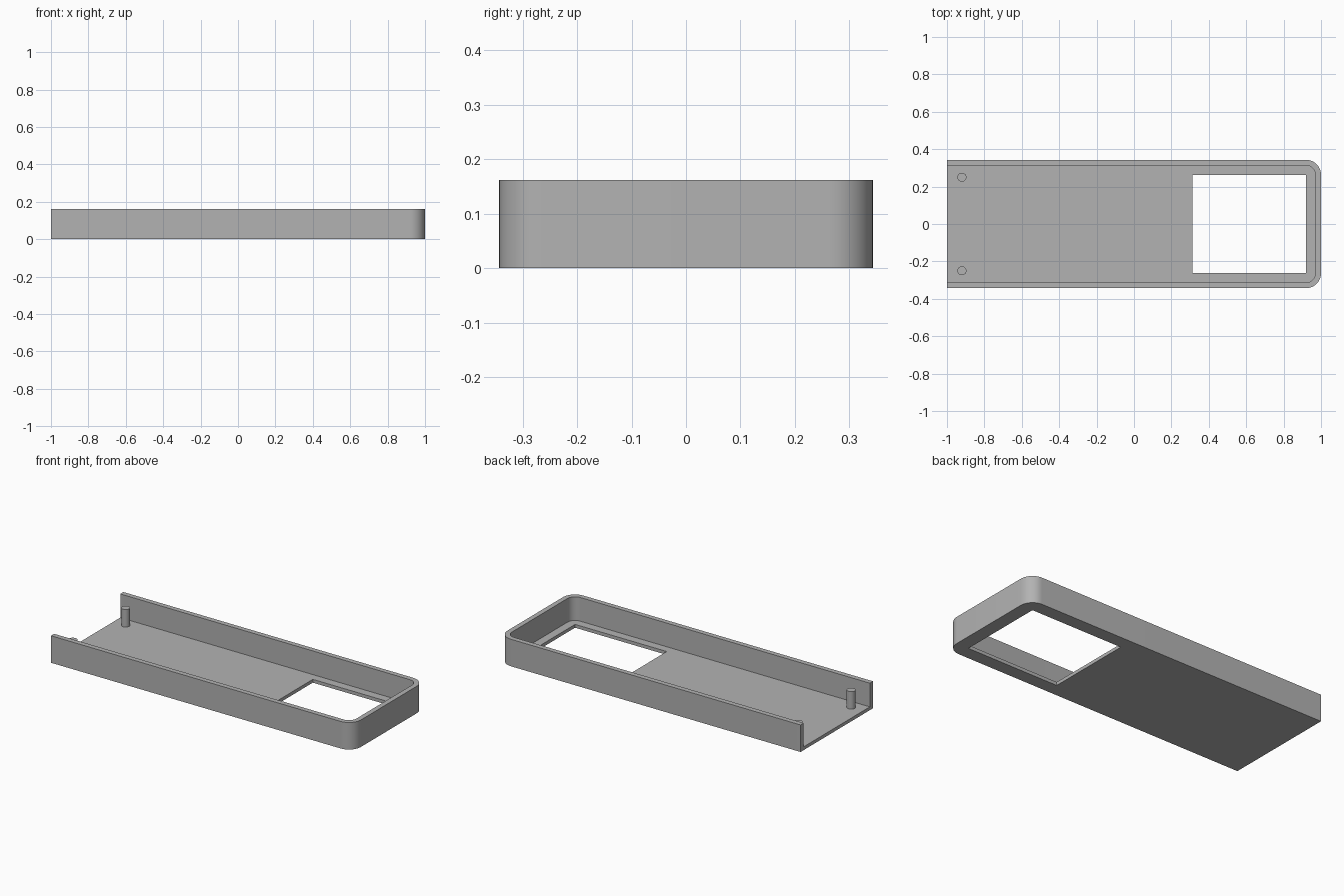
import bpy
import bmesh
from math import cos, sin, pi, radians

LENGTH, HALF_WIDTH, HEIGHT = 2.0, 0.343, 0.162
WALL, FLOOR = 0.03, 0.02
OUTER_RADIUS = 0.08

if "Cube" in bpy.data.objects:
    bpy.data.objects.remove(bpy.data.objects["Cube"], do_unlink=True)

grey = bpy.data.materials.new("plain grey")
grey.use_nodes = True
grey.diffuse_color = (0.45, 0.45, 0.45, 1)
grey.node_tree.nodes["Principled BSDF"].inputs["Base Color"].default_value = (0.45, 0.45, 0.45, 1)


def prism(name, outline, z0, z1):
    """Extrude a flat counter-clockwise outline from z0 up to z1."""
    bm = bmesh.new()
    face = bm.faces.new([bm.verts.new((x, y, z0)) for x, y in outline])
    new = bmesh.ops.extrude_face_region(bm, geom=[face])["geom"]
    for v in new:
        if isinstance(v, bmesh.types.BMVert):
            v.co.z = z1
    bmesh.ops.recalc_face_normals(bm, faces=bm.faces)
    mesh = bpy.data.meshes.new(name)
    bm.to_mesh(mesh)
    bm.free()
    mesh.materials.append(grey)
    obj = bpy.data.objects.new(name, mesh)
    bpy.context.collection.objects.link(obj)
    return obj


def round_ended(x0, x1, half, radius, steps=12):
    """Outline square at x0, with two rounded corners at x1."""
    points = [(x0, half), (x0, -half)]
    for side, start in ((-1, -pi / 2), (1, 0)):
        for i in range(steps + 1):
            a = start + pi / 2 * i / steps
            points.append((x1 - radius + radius * cos(a),
                           side * (half - radius) + radius * sin(a)))
    return points


def cut(target, cutter):
    """Subtract the cutter from the target and discard the cutter."""
    cutter.hide_render = True
    mod = target.modifiers.new("cut", "BOOLEAN")
    mod.operation, mod.solver, mod.object = "DIFFERENCE", "EXACT", cutter
    bpy.context.view_layer.objects.active = target
    bpy.ops.object.modifier_apply(modifier=mod.name)
    bpy.data.objects.remove(cutter, do_unlink=True)


def smooth(obj):
    bpy.ops.object.select_all(action="DESELECT")
    obj.select_set(True)
    bpy.context.view_layer.objects.active = obj
    bpy.ops.object.shade_smooth_by_angle(angle=radians(30))


# Tray: open at the -x end, hollowed from above
end = LENGTH / 2
tray = prism("tray", round_ended(-end, end, HALF_WIDTH, OUTER_RADIUS), 0, HEIGHT)
cut(tray, prism("cavity_cutter",
                round_ended(-end - 0.1, end - WALL, HALF_WIDTH - WALL, OUTER_RADIUS - WALL),
                FLOOR, HEIGHT + 0.1))

# Rectangular window through the floor
window = [(0.312, -0.263), (0.92, -0.263), (0.92, 0.263), (0.312, 0.263)]
cut(tray, prism("window_cutter", window, -0.1, FLOOR + 0.05))
smooth(tray)

# Locating pegs beside the open end
for side, label in ((1, "back"), (-1, "front")):
    circle = [(-0.92 + 0.024 * cos(2 * pi * i / 32), side * 0.25 + 0.024 * sin(2 * pi * i / 32))
              for i in range(32)]
    smooth(prism(label + "_peg", circle, FLOOR - 0.005, 0.125))
